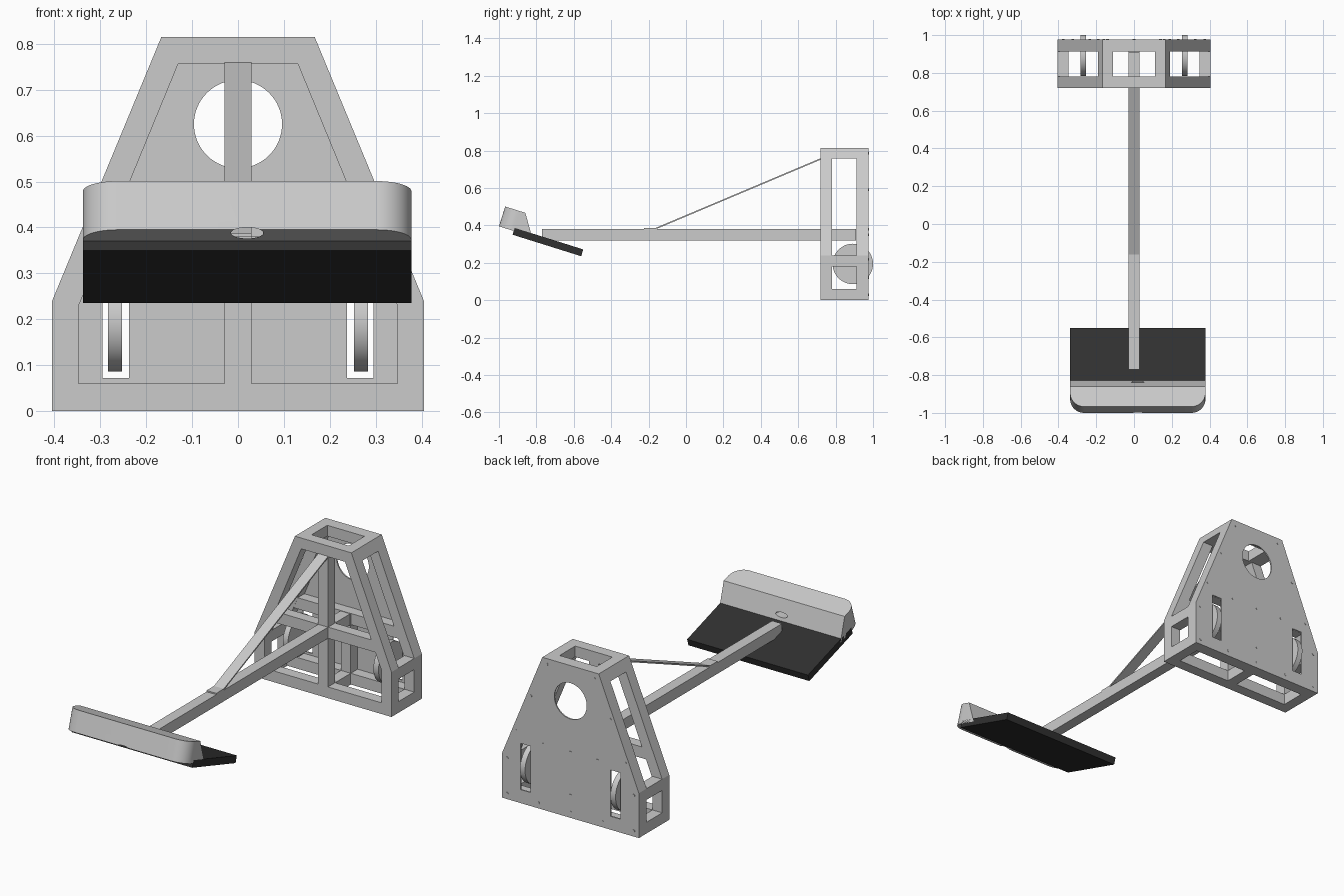
import bpy, bmesh, math
from mathutils import Matrix, Vector

if "Cube" in bpy.data.objects:
    bpy.data.objects.remove(bpy.data.objects["Cube"])


def finish(name, bm, mat=None):
    bmesh.ops.recalc_face_normals(bm, faces=bm.faces)
    me = bpy.data.meshes.new(name)
    bm.to_mesh(me)
    bm.free()
    ob = bpy.data.objects.new(name, me)
    bpy.context.collection.objects.link(ob)
    if mat:
        me.materials.append(mat)
    return ob


def box(name, x, y, z, mat=None):
    bm = bmesh.new()
    size = [b - a for a, b in (x, y, z)]
    mid = [(a + b) / 2 for a, b in (x, y, z)]
    bmesh.ops.create_cube(bm, size=1, matrix=Matrix.Translation(mid) @ Matrix.Diagonal((*size, 1)))
    return finish(name, bm, mat)


def prism(name, pts, y0, y1):
    """Extrude an x-z outline along y."""
    bm = bmesh.new()
    f = bm.faces.new([bm.verts.new((x, y0, z)) for x, z in pts])
    r = bmesh.ops.extrude_face_region(bm, geom=[f])
    bmesh.ops.translate(bm, vec=(0, y1 - y0, 0),
                        verts=[v for v in r['geom'] if isinstance(v, bmesh.types.BMVert)])
    return finish(name, bm)


def disc(name, cx, cz, rx, rz, y0, y1, seg=48):
    pts = [(cx + rx * math.cos(2 * math.pi * i / seg), cz + rz * math.sin(2 * math.pi * i / seg))
           for i in range(seg)]
    return prism(name, pts, y0, y1)


def cut(ob, cutters):
    """Boolean subtract, bake the result."""
    for c in cutters:
        c.hide_render = True
        m = ob.modifiers.new("cut", 'BOOLEAN')
        m.operation, m.solver, m.object = 'DIFFERENCE', 'EXACT', c
    dg = bpy.context.evaluated_depsgraph_get()
    me = bpy.data.meshes.new_from_object(ob.evaluated_get(dg))
    ob.modifiers.clear()
    ob.data = me


def smooth(ob):
    bpy.ops.object.select_all(action='DESELECT')
    ob.select_set(True)
    bpy.context.view_layer.objects.active = ob
    bpy.ops.object.shade_smooth_by_angle(angle=math.radians(30))


def mirrored(half):
    return half + [(-x, z) for x, z in reversed(half)]


dark = bpy.data.materials.new("dark_pad")
dark.diffuse_color = (0.03, 0.03, 0.03, 1)
dark.use_nodes = True
dark.node_tree.nodes["Principled BSDF"].inputs["Base Color"].default_value = dark.diffuse_color

OUTER = mirrored([(.405, 0), (.405, .24), (.167, .815)])
INNER = mirrored([(.347, .06), (.347, .23), (.13, .757)])
F0, F1, B0, B1 = .72, .78, .912, .97
H = .029

# tower: front and back frames
for side, y0, y1 in (("front", F0, F1), ("back", B0, B1)):
    bm = bmesh.new()
    rings = [[bm.verts.new((x, y, z)) for x, z in pts]
             for pts, y in ((OUTER, y0), (OUTER, y1), (INNER, y1), (INNER, y0))]
    for a in range(4):
        p, q = rings[a], rings[(a + 1) % 4]
        for i in range(6):
            j = (i + 1) % 6
            bm.faces.new((p[i], p[j], q[j], q[i]))
    finish(side + "_frame", bm)
    # horizontal rails at boom height
    for s in (-1, 1):
        xs = sorted((s * H, s * .31))
        box(side + "_rail", xs, (y0 + .001, y1 - .001), (.32, .38))

# upright posts
box("front_post", (-H, H), (F0, F1), (.06, .757))
box("back_post", (-H, H), (B0, B1), (.06, .38))

# rails joining front to back frame
for s in (-1, 1):
    for name, x0, x1, z0, z1 in (("bottom_tie", .347, .405, 0, .06),
                                 ("knee_tie", .347, .405, .18, .24)):
        box(name, sorted((s * x0, s * x1)), (F1, B0), (z0, z1))
    prism("top_tie", [(s * .11, .757), (s * .191, .757), (s * .167, .815), (s * .11, .815)], F1, B0)
box("bottom_centre_tie", (-H, H), (F1, B0), (0, .06))

# back panel with round window and wheel slots
panel = prism("back_panel", OUTER, B1, .977)
cutters = [disc("window_cutter", 0, .625, .096, .096, .9, 1.05, 64)]
for s in (-1, 1):
    cutters.append(box("slot_cutter", sorted((s * .238, s * .295)), (.9, 1.05), (.072, .32)))
cut(panel, cutters)
for c in cutters:
    bpy.data.objects.remove(c)

# panel bolts
half = [(.14, .785), (.235, .59), (.325, .38), (.16, .35), (.375, .22), (.375, .03), (.19, .03)]
for x, z in half + [(-x, z) for x, z in half] + [(0, .03), (0, .12), (0, .35)]:
    disc("bolt", x, z, .007, .007, .975, .979, 12)

# wheels, turned sideways
for s in (-1, 1):
    bm = bmesh.new()
    m = Matrix.Translation((s * .268, .892, .194)) @ Matrix.Rotation(math.pi / 2, 4, 'Y')
    bmesh.ops.create_cone(bm, cap_ends=True, segments=64, radius1=.108, radius2=.108,
                          depth=.03, matrix=m)
    smooth(finish("wheel", bm))

# boom
box("boom", (-H, H), (-.77, .908), (.32, .38))

# strap brace from boom to tower
T = .006
prof = [(-.225, .38), (-.16, .38), (.722, .752), (.722, .76), (-.162, .387), (-.225, .387)]
bm = bmesh.new()
f = bm.faces.new([bm.verts.new((-H, y, z)) for y, z in prof])
r = bmesh.ops.extrude_face_region(bm, geom=[f])
bmesh.ops.translate(bm, vec=(2 * H, 0, 0),
                    verts=[v for v in r['geom'] if isinstance(v, bmesh.types.BMVert)])
finish("brace_strap", bm)

# tilted head and pad
tilt = Matrix.Translation((.02, -1, .395)) @ Matrix.Rotation(-math.radians(17.4), 4, 'X')
W, R = .358, .075
pad = box("pad_board", (-W, W), (.083, .467), (-.021, .017), dark)
pad.data.transform(tilt)

arc = [(W - R + R * math.sin(t), R - R * math.cos(t))
       for t in (math.pi / 2 * i / 12 for i in range(13))]
plan = mirrored(arc + [(W, .185)])
bm = bmesh.new()
low = [bm.verts.new((x, u, 0)) for x, u in plan]
top = [bm.verts.new((x, .113 if u > .18 else u, .111)) for x, u in plan]
bm.faces.new(low)
bm.faces.new(top)
for i in range(len(plan)):
    j = (i + 1) % len(plan)
    bm.faces.new((low[i], low[j], top[j], top[i]))
bm.transform(tilt)
head = finish("head_housing", bm)

# viewing hole through head
hole = disc("hole_cutter", .02, .388, .035, .012, -1.1, -.79)
cut(head, [hole])
cut(pad, [hole])
bpy.data.objects.remove(hole)
smooth(head)
